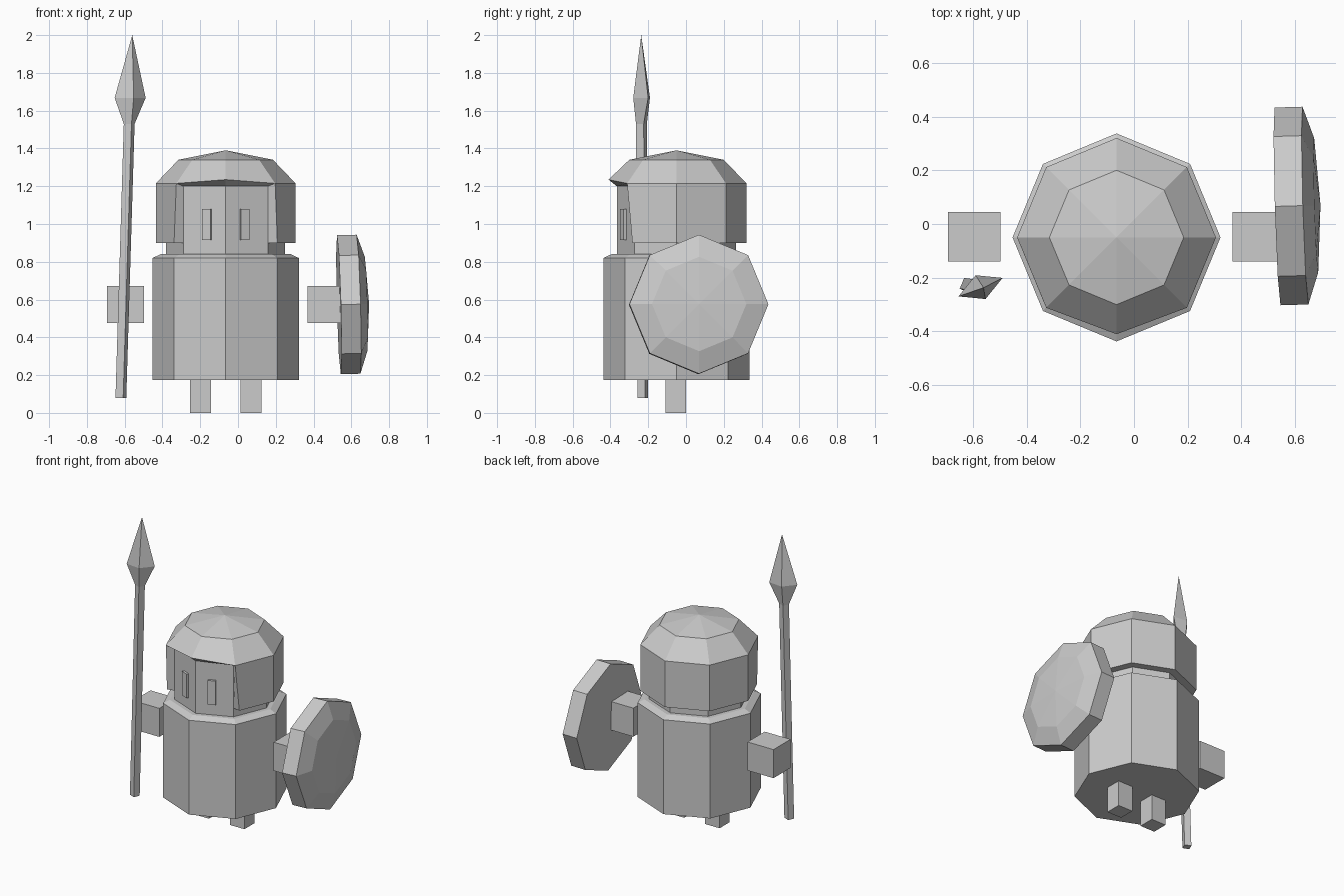
import bpy, math
from mathutils import Vector, Matrix

cube = bpy.data.objects.get("Cube")
if cube:
    bpy.data.objects.remove(cube, do_unlink=True)

grey = bpy.data.materials.new("light_grey")
grey.use_nodes = True
grey.diffuse_color = (0.6, 0.6, 0.6, 1)
grey.node_tree.nodes["Principled BSDF"].inputs["Base Color"].default_value = (0.6, 0.6, 0.6, 1)

CX, CY = -0.065, -0.05      # axis of the body


def make(name, verts, faces):
    mesh = bpy.data.meshes.new(name)
    mesh.from_pydata([tuple(v) for v in verts], [], faces)
    mesh.materials.append(grey)
    mesh.update()
    obj = bpy.data.objects.new(name, mesh)
    bpy.context.collection.objects.link(obj)
    return obj


def box(name, lo, hi, turn=0.0):
    """Box between two corners, turned about its own vertical axis."""
    mid = (Vector(lo) + Vector(hi)) / 2
    half = (Vector(hi) - Vector(lo)) / 2
    verts = [Vector((x * half.x, y * half.y, z * half.z))
             for x in (-1, 1) for y in (-1, 1) for z in (-1, 1)]
    faces = [(0, 1, 3, 2), (4, 6, 7, 5), (0, 4, 5, 1),
             (2, 3, 7, 6), (0, 2, 6, 4), (1, 5, 7, 3)]
    obj = make(name, verts, faces)
    obj.location, obj.rotation_euler.z = mid, turn
    return obj


def lathe(name, profile, n=8, top_apex=None):
    """Low-poly turned solid from (radius, height) pairs, closed at both ends."""
    verts = [(r * math.cos(math.tau * i / n), r * math.sin(math.tau * i / n), z)
             for r, z in profile for i in range(n)]
    faces = [(k * n + i, k * n + (i + 1) % n, (k + 1) * n + (i + 1) % n, (k + 1) * n + i)
             for k in range(len(profile) - 1) for i in range(n)]
    faces.append(tuple(reversed(range(n))))
    last = (len(profile) - 1) * n
    if top_apex is None:
        faces.append(tuple(range(last, last + n)))
    else:
        verts.append((0, 0, top_apex))
        faces += [(last + i, last + (i + 1) % n, len(verts) - 1) for i in range(n)]
    return make(name, verts, faces)


# Body and head: eight-sided, corners on the axes
body = lathe("body", [(0.387, 0.175), (0.387, 0.82), (0.345, 0.84)])
head = lathe("head", [(0.315, 0.80), (0.315, 1.21)])
body.location = head.location = (CX, CY, 0)

# Helmet: shell with a dome, open over the two front sides (corner 6 faces front)
def corner(r, i, z):
    a = math.tau * i / 8
    return Vector((r * math.cos(a), r * math.sin(a), z))

rings = [(0.317, 0.90), (0.37, 0.90), (0.37, 1.215), (0.25, 1.34), (0.317, 1.20)]
hv = [corner(r, i, z) for r, z in rings for i in range(8)] + [Vector((0, 0, 1.39))]
for i, side in ((5, -1), (7, 1)):               # cheek corners swept back
    hv[8 + i] += Vector((side * 0.012, 0.028, 0))
hv[16 + 6] = Vector((0, -0.36, 1.235))          # raised brow peak
hf = []
for i in range(8):
    j = (i + 1) % 8
    hf += [(16 + i, 16 + j, 24 + j, 24 + i), (24 + i, 24 + j, 40)]
    if i in (5, 6):
        hf.append((32 + i, 32 + j, 16 + j, 16 + i))       # brow underside
    else:
        hf += [(8 + i, 8 + j, 16 + j, 16 + i), (i, j, 8 + j, 8 + i)]
hf += [(5, 37, 21, 13), (7, 15, 23, 39)]                  # edges of the opening
helmet = make("helmet", hv, hf)
helmet.location = (CX, CY, 0)

# Eyes, legs and arms in pairs
for name, s in (("right", -1), ("left", 1)):
    ex = CX + s * 0.098
    box(name + "_eye", (ex - 0.025, -0.341, 0.915), (ex + 0.025, -0.311, 1.08),
        s * math.radians(22.5))
    lx = CX + s * 0.134
    box(name + "_leg", (lx - 0.055, -0.108, 0), (lx + 0.055, 0, 0.18))
    ax = CX + s * 0.53
    box(name + "_arm", (ax - 0.098, -0.14, 0.477), (ax + 0.098, 0.045, 0.672))

# Shield: eight-sided disc with a shallow domed front, tilted slightly
shield = lathe("shield", [(0.368, -0.052), (0.368, 0.052), (0.25, 0.092)], top_apex=0.108)
axis = Vector((1, 0.03, 0.027)).normalized()
side = Vector((0, 1, 0)).cross(axis).normalized()
shield.matrix_world = (Matrix.Translation((0.586, 0.067, 0.574))
                       @ Matrix((side, axis.cross(side), axis)).transposed().to_4x4())

# Spear: leaning square shaft and flat diamond head sharing one turn
turn = math.radians(22.7)
def quad(x, y, z, a, b):
    rot = Matrix.Rotation(turn, 3, 'Z')
    return [Vector((x, y, z)) + rot @ Vector(p)
            for p in ((a, 0, 0), (0, b, 0), (-a, 0, 0), (0, -b, 0))]

def loft(name, sections, tip=None):
    verts = [v for s in sections for v in s]
    n = len(sections) * 4
    faces = [(k + i, k + (i + 1) % 4, k + 4 + (i + 1) % 4, k + 4 + i)
             for k in range(0, n - 4, 4) for i in range(4)]
    faces.append((3, 2, 1, 0))
    if tip is None:
        faces.append((n - 4, n - 3, n - 2, n - 1))
    else:
        verts.append(Vector(tip))
        faces += [(n - 4 + i, n - 4 + (i + 1) % 4, n) for i in range(4)]
    return make(name, verts, faces)

top = quad(-0.576, -0.236, 1.53, 0.031, 0.031)
loft("spear_shaft", [quad(-0.62, -0.229, 0.08, 0.031, 0.031), top])
loft("spear_head", [top, quad(-0.571, -0.235, 1.668, 0.089, 0.048)], (-0.56, -0.237, 2.0))
